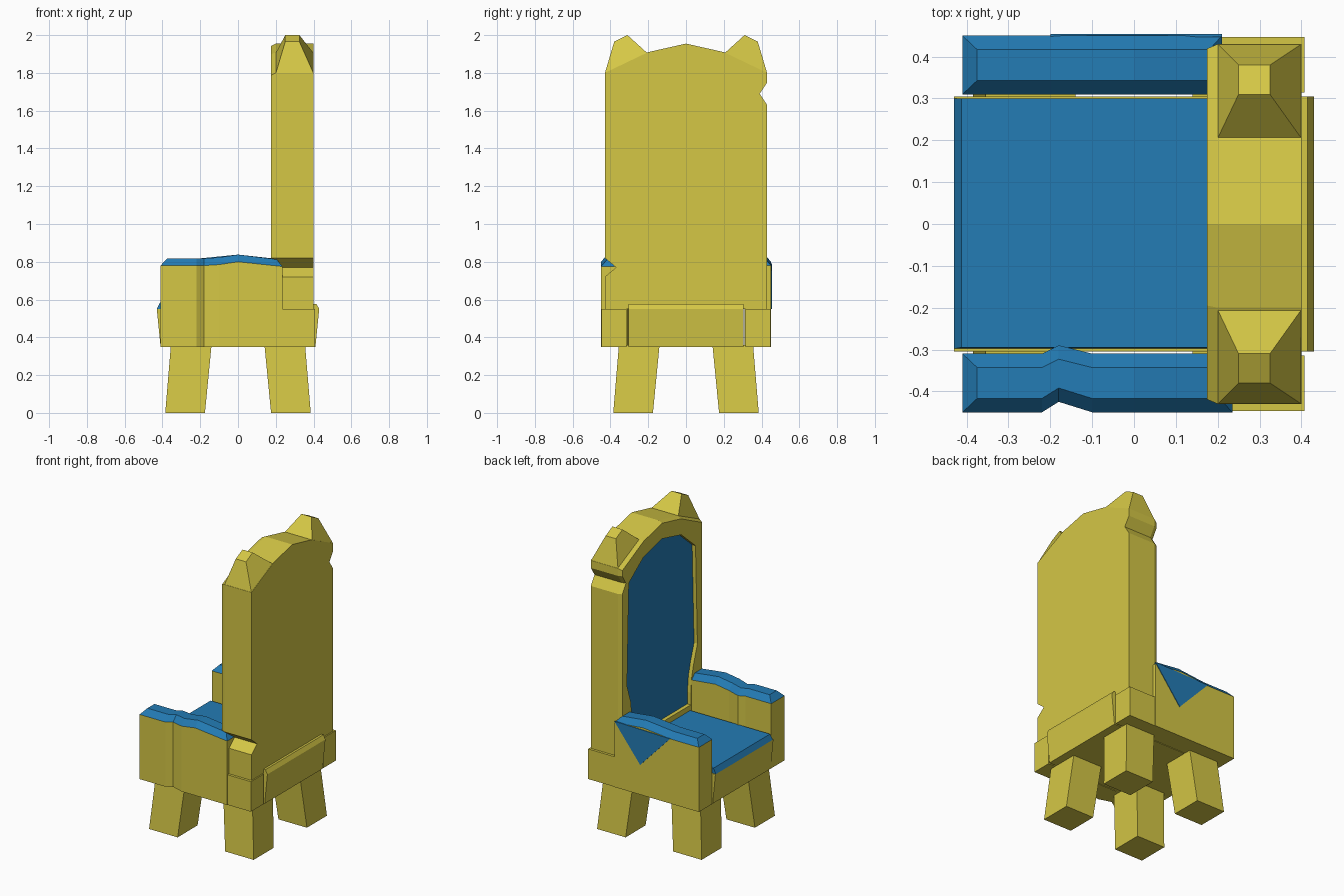
import bpy, bmesh

if "Cube" in bpy.data.objects:
    bpy.data.objects.remove(bpy.data.objects["Cube"])


def material(name, rgb):
    m = bpy.data.materials.new(name)
    m.diffuse_color = (*rgb, 1)
    m.use_nodes = True
    m.node_tree.nodes["Principled BSDF"].inputs["Base Color"].default_value = m.diffuse_color
    return m


GOLD = material("gold", (0.66, 0.57, 0.06))
BLUE = material("blue", (0.017, 0.20, 0.46))


def loft(name, rings, mat, end_mat=None):
    """Join equal-length rings with faces and cap both ends."""
    bm = bmesh.new()
    vs = [[bm.verts.new(p) for p in r] for r in rings]
    n = len(rings[0])
    for a, b in zip(vs, vs[1:]):
        for i in range(n):
            j = (i + 1) % n
            bm.faces.new((a[i], a[j], b[j], b[i]))
    bm.faces.new(vs[0][::-1])
    last = bm.faces.new(vs[-1])
    if end_mat:
        last.material_index = 1
    bmesh.ops.recalc_face_normals(bm, faces=bm.faces)
    me = bpy.data.meshes.new(name)
    bm.to_mesh(me)
    bm.free()
    me.materials.append(mat)
    if end_mat:
        me.materials.append(end_mat)
    ob = bpy.data.objects.new(name, me)
    bpy.context.collection.objects.link(ob)
    return ob


def rect(x0, x1, y0, y1, z):
    return [(x0, y0, z), (x1, y0, z), (x1, y1, z), (x0, y1, z)]


# Four splayed legs
for sx, xn in ((-1, "front"), (1, "back")):
    for sy, yn in ((-1, "right"), (1, "left")):
        loft(f"{xn}_{yn}_leg",
             [rect(.175 * sx, .385 * sx, .175 * sy, .385 * sy, 0),
              rect(.14 * sx, .355 * sx, .14 * sy, .355 * sy, .36)], GOLD)

# Base between the arms, flaring outward
loft("base", [rect(-.41, .41, -.305, .305, .35),
              rect(-.43, .43, -.305, .305, .55)], GOLD)
loft("base_back_trim", [rect(.19, .43, -.305, .305, .55),
                        rect(.19, .415, -.305, .305, .577)], GOLD)

# Seat cushion
loft("seat", [rect(-.43, .21, -.298, .30, .55),
              rect(-.412, .21, -.295, .30, .585)], BLUE)

# Arms: stations along x of (x, inner shift, outer shift, top height)
CRACKED = [(-.41, 0, 0, .78), (-.22, 0, 0, .78), (-.18, -.02, -.025, .78),
           (-.10, 0, 0, .785), (0, 0, 0, .80), (.235, 0, 0, .775)]
PLAIN = [(-.41, 0, 0, .78), (-.2, 0, 0, .78), (0, 0, 0, .80), (.21, 0, 0, .78)]
for side, name, stations in ((-1, "right", CRACKED), (1, "left", PLAIN)):
    walls, caps = [], []
    for k, (x, di, do, z) in enumerate(stations):
        yi, yo = side * (.31 + di), side * (.45 + do)
        walls.append([(x, yi, .35), (x, yo, .35), (x, yo, z), (x, yi, z)])
        end = k in (0, len(stations) - 1)
        x_top = x + (.035 if k == 0 else -.03) if end else x
        ti, to = yi + side * .033, yo - side * .033
        caps.append([(x, yi, z), (x, yo, z),
                     (x_top, to, z + .038), (x_top, ti, z + .038)])
    loft(f"{name}_arm", walls, GOLD)
    loft(f"{name}_arm_pad", caps, BLUE)
    loft(f"{name}_arm_rear_block",
         [rect(.19, .408, side * .314, side * .447, .35),
          rect(.19, .408, side * .314, side * .447, .55)], GOLD)

# Cloth corner hanging over the left arm
tri = [(.21, .79), (-.2, .782), (.02, .55)]
loft("arm_cloth", [[(x, y, z) for x, z in tri] for y in (.447, .454)], BLUE)

# Backrest outline: outer y, z and matching inner panel y, z
BACK = [(-.43, .55, -.30, .62), (-.43, .72, -.30, .70), (-.37, .77, -.31, .80),
        (-.43, .82, -.33, .88), (-.43, 1.0, -.37, 1.0), (-.43, 1.8, -.35, 1.66),
        (-.2, 1.91, -.2, 1.79), (0, 1.955, 0, 1.84), (.2, 1.91, .2, 1.79),
        (.43, 1.8, .35, 1.68), (.43, 1.75, .352, 1.64), (.39, 1.69, .355, 1.6),
        (.43, 1.63, .355, 1.55), (.43, 1.0, .37, 1.0), (.43, .82, .33, .88),
        (.43, .55, .30, .62)]
outer = [(p[0], p[1]) for p in BACK]
rim = [(y * .975, z - (.012 if z > 1.78 else 0)) for y, z in outer]
inner = [(p[2], p[3]) for p in BACK]
layers = [(.4, outer), (.2, outer), (.175, rim), (.175, inner), (.2, inner)]
loft("backrest", [[(x, y, z) for y, z in prof] for x, prof in layers],
     GOLD, BLUE)

# Pointed corner knobs on top of the backrest
for s, name in ((-1, "right"), (1, "left")):
    def knob_ring(x0, x1, ya, za, yb, zb):
        return [(x0, s * ya, za), (x1, s * ya, za),
                (x1, s * yb, zb), (x0, s * yb, zb)]
    loft(f"{name}_knob", [knob_ring(.2, .4, .205, 1.905, .43, 1.797),
                          knob_ring(.25, .325, .31, 2.0, .38, 1.965)], GOLD)
